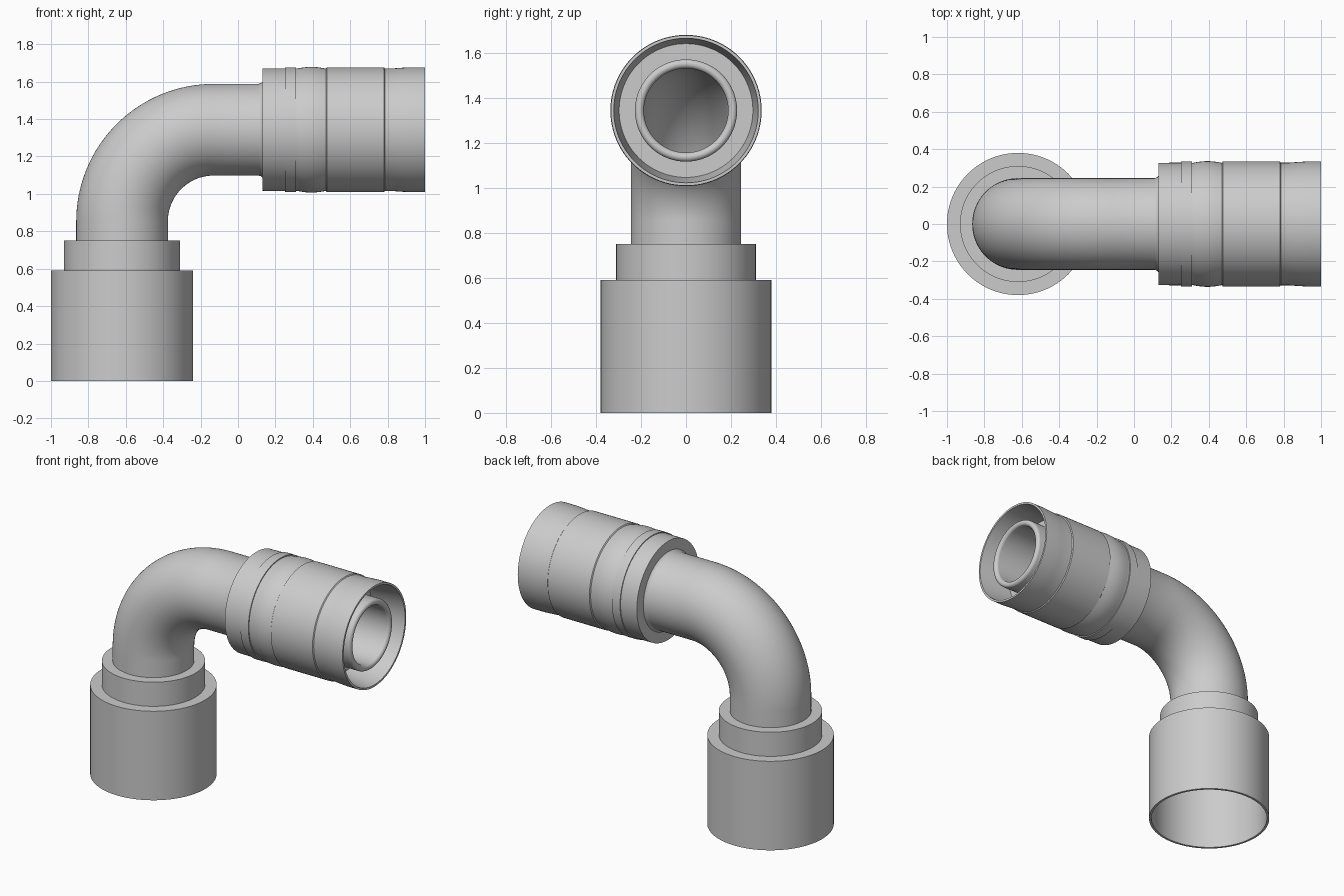
import bpy, bmesh, math
from mathutils import Vector

if "Cube" in bpy.data.objects:
    bpy.data.objects.remove(bpy.data.objects["Cube"])

SEG = 96                      # sides around the pipe
X0, Z0, BEND = -0.62, 0.853, 0.49
ARC = BEND * math.pi / 2


def frame(s):
    """Point and in-plane normal at distance s along the elbow centreline."""
    a = min(max((s - Z0) / BEND, 0), math.pi / 2)
    p = Vector((X0 + BEND * (1 - math.cos(a)), 0, Z0 + BEND * math.sin(a)))
    if s < Z0:
        p.z = s
    elif s > Z0 + ARC:
        p.x += s - Z0 - ARC
    return p, Vector((-math.cos(a), 0, math.sin(a)))


def at_x(x):
    """Centreline distance for a position on the horizontal leg."""
    return Z0 + ARC + x - (X0 + BEND)


def revolve(name, profile):
    """Closed (distance, radius) profile swept around the centreline."""
    bm = bmesh.new()
    rings = []
    for s, r in profile:
        p, n = frame(s)
        ring = []
        for i in range(SEG):
            t = 2 * math.pi * i / SEG
            ring.append(bm.verts.new(p + n * (r * math.cos(t)) + Vector((0, r * math.sin(t), 0))))
        rings.append(ring)
    for a, b in zip(rings, rings[1:] + rings[:1]):
        for i in range(SEG):
            j = (i + 1) % SEG
            bm.faces.new((a[i], a[j], b[j], b[i]))
    bmesh.ops.recalc_face_normals(bm, faces=bm.faces)
    me = bpy.data.meshes.new(name)
    bm.to_mesh(me)
    bm.free()
    ob = bpy.data.objects.new(name, me)
    bpy.context.collection.objects.link(ob)
    ob.select_set(True)
    bpy.context.view_layer.objects.active = ob


# lower socket: open cup with a stepped collar on top
revolve("lower_socket", [
    (0, 0.365), (0, 0.38), (0.59, 0.38), (0.59, 0.31), (0.75, 0.31),
    (0.75, 0.24), (0.56, 0.24), (0.56, 0.365)])

# hollow elbow pipe, ending in a small flare against the sleeve
bend = [Z0 + ARC * i / 32 for i in range(33)]
stations = [0.56] + bend + [at_x(0.11)]
revolve("elbow_pipe",
        [(s, 0.245) for s in stations]
        + [(at_x(0.123), 0.249), (at_x(0.132), 0.258), (at_x(0.2), 0.258), (at_x(0.2), 0.187)]
        + [(s, 0.187) for s in reversed(stations)])

# coupling sleeve: ring, groove, bulged band, barrel and waisted mouth
bulge = [(0.315 + 0.155 * i / 12, 0.327 + 0.009 * math.sin(math.pi * i / 12)) for i in range(13)]
mouth = [(0.785, 0.328), (0.83, 0.328), (0.87, 0.331), (0.92, 0.334), (1.0, 0.334)]
sleeve = ([(0.132, 0.20), (0.132, 0.327), (0.25, 0.328), (0.25, 0.334), (0.31, 0.334), (0.31, 0.327)]
          + bulge + [(0.475, 0.334), (0.78, 0.334)] + mouth
          + [(1.0, 0.321), (0.78, 0.297), (0.78, 0.20)])
revolve("coupling_sleeve", [(at_x(x), r) for x, r in sleeve])

# inner nozzle with a rounded lip
lip = [(0.96 + 0.02 * math.sin(t), 0.207 + 0.02 * math.cos(t))
       for t in (math.pi * i / 12 for i in range(13))]
nozzle = [(0.19, 0.187), (0.19, 0.227)] + lip
revolve("inner_nozzle", [(at_x(x), r) for x, r in nozzle])

bpy.ops.object.shade_smooth_by_angle(angle=math.radians(30))
